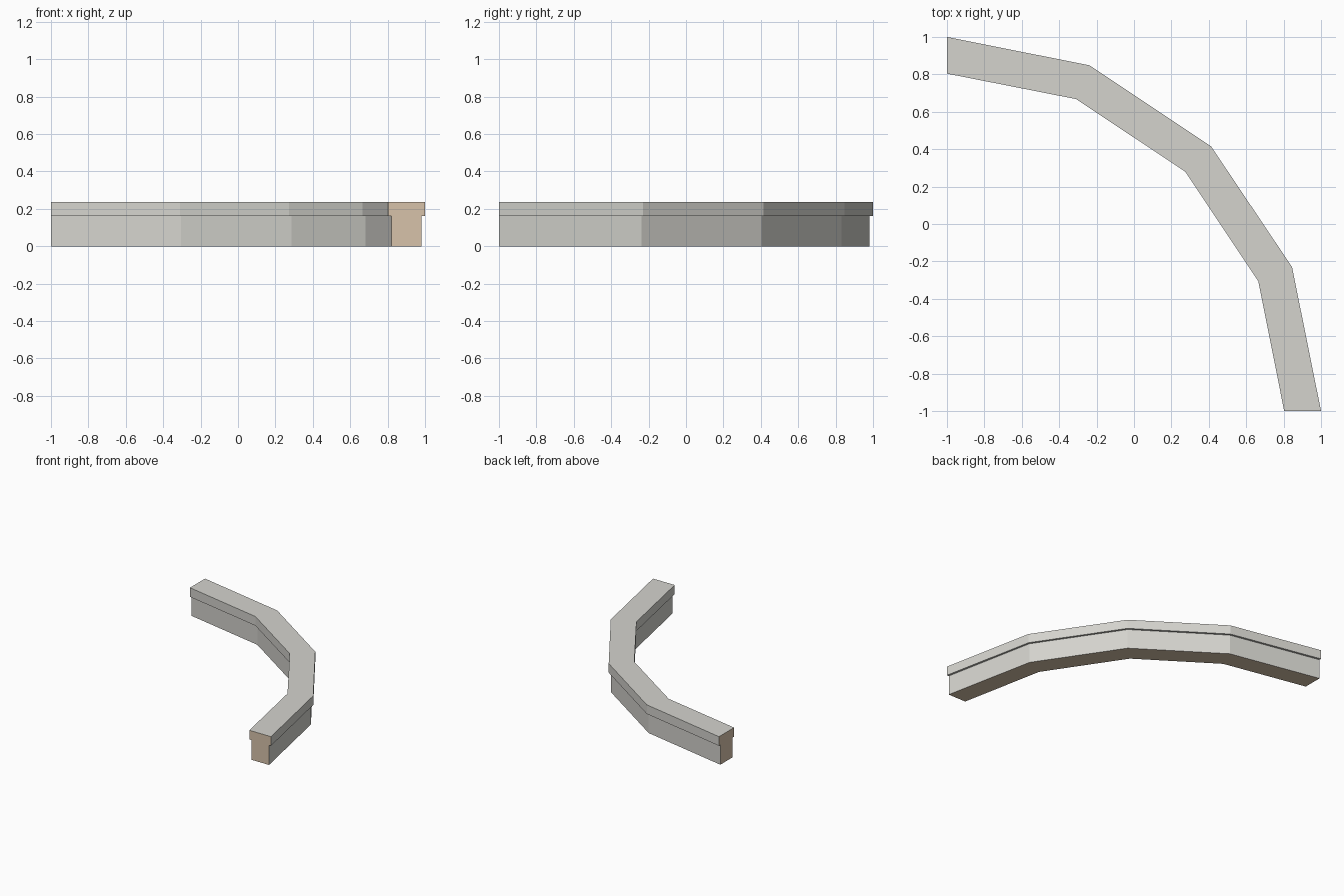
import bpy
import bmesh
from mathutils import Vector

cube = bpy.data.objects.get("Cube")
if cube:
    bpy.data.objects.remove(cube, do_unlink=True)


def make_material(name, colour):
    mat = bpy.data.materials.new(name)
    mat.use_nodes = True
    mat.diffuse_color = colour
    mat.node_tree.nodes["Principled BSDF"].inputs["Base Color"].default_value = colour
    return mat


stone = make_material("pale grey stone", (0.66, 0.655, 0.615, 1))
core = make_material("tan core", (0.68, 0.54, 0.40, 1))

# Plan of the bend: outer and inner edge of the coping at each joint
outer = [(-1, 1), (-0.237, 0.848), (0.412, 0.415), (0.845, -0.23), (1, -1)]
inner = [(-1, 0.804), (-0.31, 0.668), (0.274, 0.28), (0.665, -0.307), (0.803, -1)]

# Cross-section: fraction across from outer to inner edge, height
TOP, LEDGE, INSET = 0.237, 0.162, 0.09
half = [(0, TOP), (0, LEDGE), (INSET, LEDGE), (INSET, 0)]
section = half + [(1 - t, z) for t, z in reversed(half)]

# Sweep the section along the joints
bm = bmesh.new()
rings = []
for a, b in zip(outer, inner):
    ring = []
    for t, z in section:
        p = Vector(a).lerp(Vector(b), t)
        ring.append(bm.verts.new((p.x, p.y, z)))
    rings.append(ring)

count = len(section)
for r0, r1 in zip(rings, rings[1:]):
    for i in range(count):
        j = (i + 1) % count
        bm.faces.new((r0[i], r0[j], r1[j], r1[i]))

# Cut ends
ends = [bm.faces.new(rings[0]), bm.faces.new(rings[-1])]
bmesh.ops.recalc_face_normals(bm, faces=bm.faces[:])

# Tan on the cut ends and the base, stone elsewhere
for face in bm.faces:
    on_base = all(v.co.z < 0.001 for v in face.verts)
    face.material_index = 1 if face in ends or on_base else 0

mesh = bpy.data.meshes.new("curved_wall_with_coping")
bm.to_mesh(mesh)
bm.free()
mesh.materials.append(stone)
mesh.materials.append(core)
wall = bpy.data.objects.new("curved_wall_with_coping", mesh)
bpy.context.collection.objects.link(wall)
